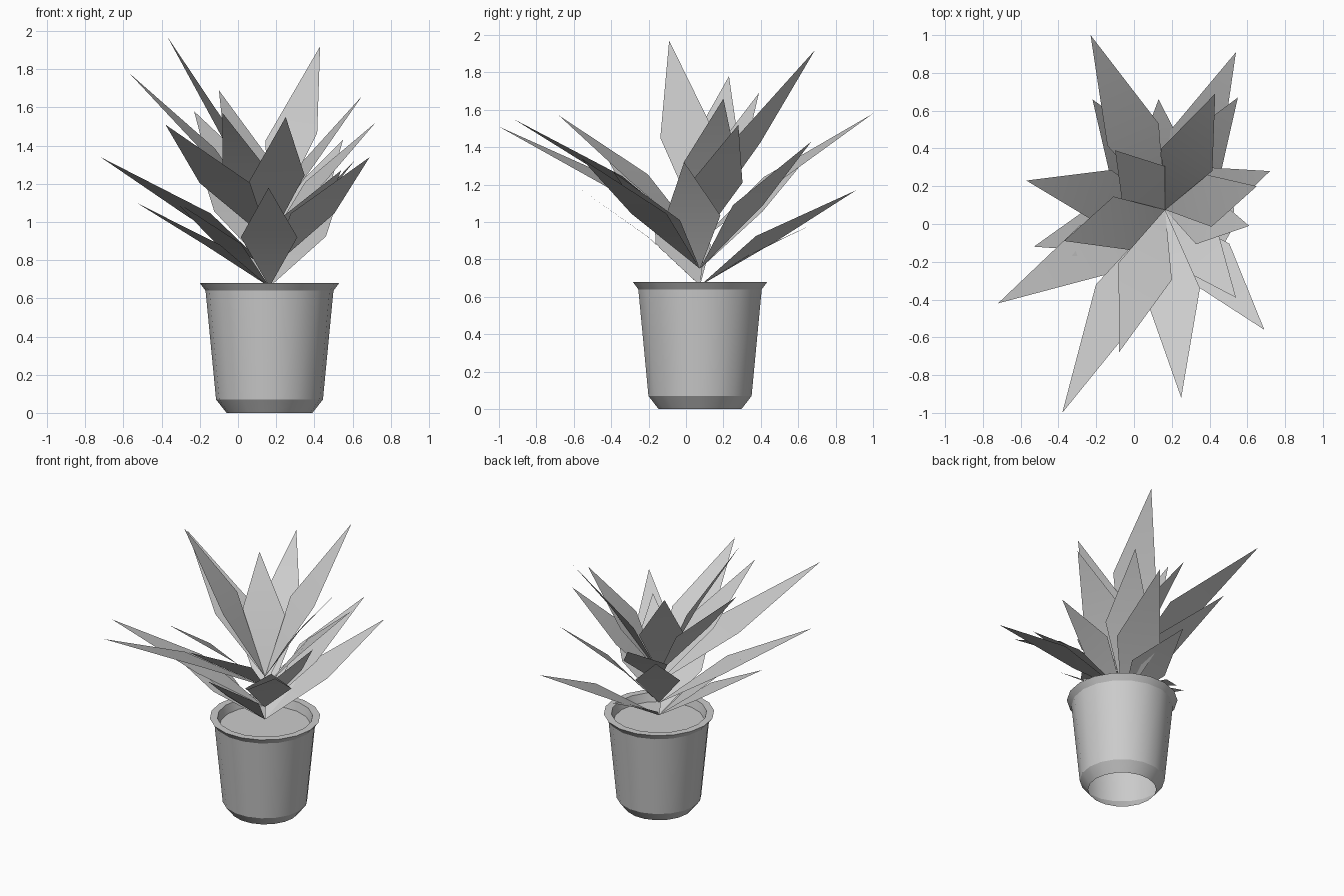
import bpy
import bmesh
import math
from mathutils import Vector

cube = bpy.data.objects.get("Cube")
if cube:
    bpy.data.objects.remove(cube, do_unlink=True)

# Single matte grey
grey = bpy.data.materials.new("plain_grey")
grey.use_nodes = True
colour = (0.6, 0.6, 0.6, 1.0)
grey.diffuse_color = colour
grey.node_tree.nodes["Principled BSDF"].inputs["Base Color"].default_value = colour

CENTRE = Vector((0.165, 0.075, 0.0))
POT_SIDES = 18


def finish(bm, name, angle):
    """Turn a bmesh into a named, shaded object."""
    mesh = bpy.data.meshes.new(name)
    bm.to_mesh(mesh)
    bm.free()
    mesh.materials.append(grey)
    obj = bpy.data.objects.new(name, mesh)
    bpy.context.collection.objects.link(obj)
    bpy.ops.object.select_all(action="DESELECT")
    obj.select_set(True)
    bpy.context.view_layer.objects.active = obj
    bpy.ops.object.shade_smooth_by_angle(angle=math.radians(angle))


def ring(bm, radius, z):
    verts = []
    for i in range(POT_SIDES):
        a = math.tau * i / POT_SIDES
        offset = Vector((radius * math.cos(a), radius * math.sin(a), z))
        verts.append(bm.verts.new(CENTRE + offset))
    return verts


def build_pot():
    """Tapered pot, open underneath, with a flared rim and soil surface."""
    profile = [(0.225, 0.0), (0.28, 0.07), (0.335, 0.64),
               (0.365, 0.68), (0.315, 0.68), (0.3, 0.62)]
    bm = bmesh.new()
    rings = [ring(bm, r, z) for r, z in profile]
    for low, high in zip(rings, rings[1:]):
        for i in range(POT_SIDES):
            j = (i + 1) % POT_SIDES
            bm.faces.new((low[i], low[j], high[j], high[i]))
    bm.faces.new(rings[-1])
    finish(bm, "pot", 25)


def build_leaf(name, base_height, x, y, z, roll=0.0, half_width=0.148):
    """Pointed kite blade, widest near the middle, optionally rolled."""
    bm = bmesh.new()
    base = CENTRE + Vector((0, 0, base_height))
    tip = Vector((x, y, z))
    reach = tip - base
    middle = base + Vector((reach.x * 0.43, reach.y * 0.43, reach.z * 0.5))
    side = Vector((-reach.y, reach.x, 0)).normalized() * half_width
    side.z = -roll
    root, left, right, point = [
        bm.verts.new(p) for p in (base, middle + side, middle - side, tip)]
    bm.faces.new((root, right, left))
    bm.faces.new((left, right, point))
    finish(bm, name, 35)


build_pot()

# Leaf tips (and roll where tilted), grouped by the tier they grow from
tiers = {
    "crown_leaf": (0.97, [
        (-0.37, -0.09, 1.97, 0.02), (0.43, 0.69, 1.92, 0.02),
        (-0.57, 0.23, 1.78, 0.01), (-0.1, 0.39, 1.69), (0.65, 0.2, 1.66)]),
    "upper_leaf": (0.9, [
        (-0.23, 1.0, 1.58), (-0.08, -0.68, 1.57, 0.02),
        (0.25, -0.92, 1.55, -0.02), (0.72, 0.28, 1.52),
        (-0.38, -1.0, 1.51)]),
    "middle_leaf": (0.75, [
        (0.55, 0.67, 1.43), (-0.22, 0.66, 1.36), (0.69, -0.56, 1.34),
        (-0.72, -0.42, 1.34), (0.61, -0.01, 1.32), (0.54, -0.39, 1.27)]),
    "lower_leaf": (0.66, [
        (0.16, -0.57, 1.18), (0.54, 0.91, 1.17, 0.01), (-0.33, -0.17, 1.11),
        (-0.53, -0.12, 1.1), (0.13, 0.66, 0.98)]),
}
for tier, (height, leaves) in tiers.items():
    for number, leaf in enumerate(leaves, start=1):
        build_leaf(f"{tier}_{number}", height, *leaf)
